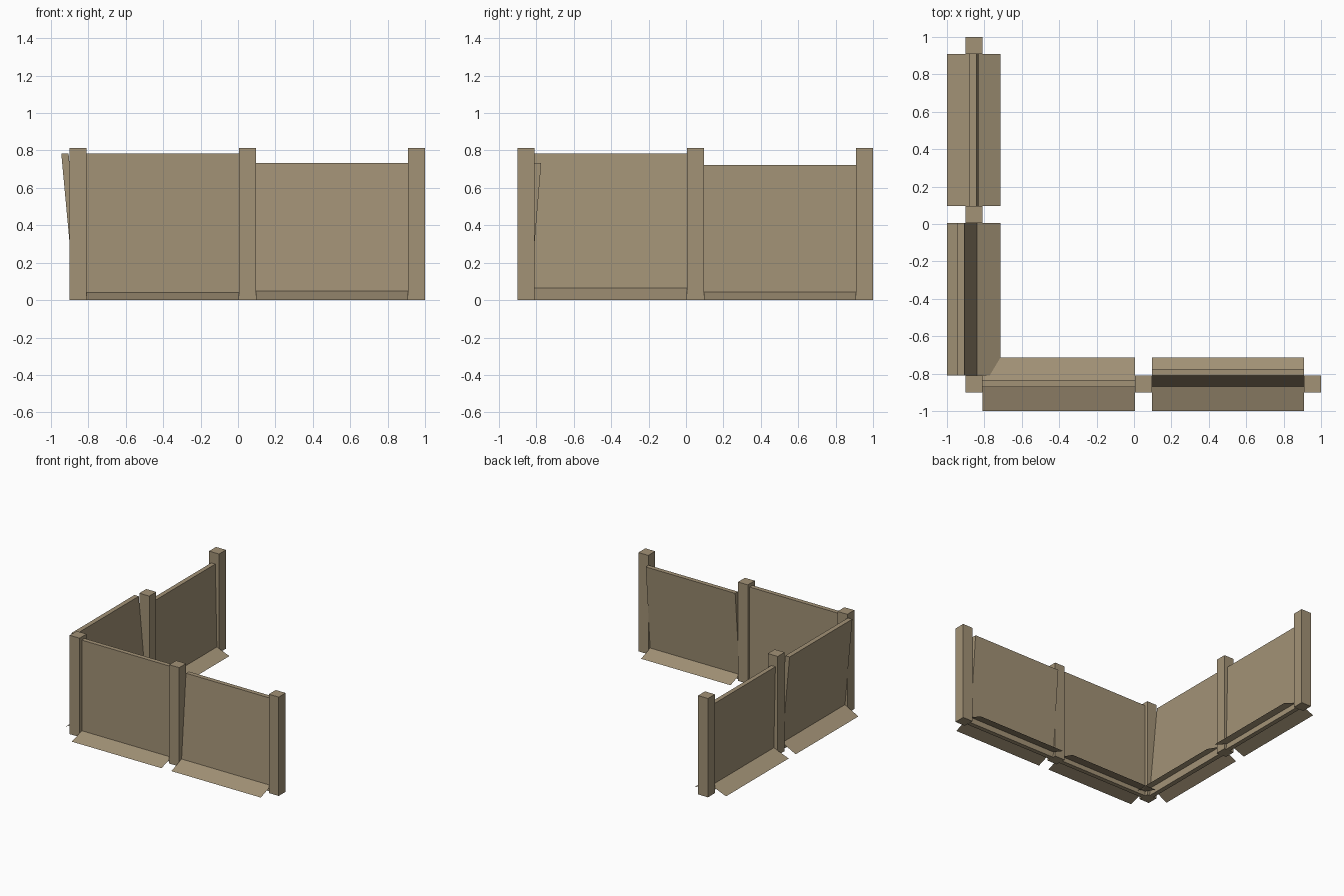
import bpy, bmesh

if "Cube" in bpy.data.objects:
    bpy.data.objects.remove(bpy.data.objects["Cube"])

wood = bpy.data.materials.new("weathered_brown")
wood.diffuse_color = (0.361, 0.287, 0.181, 1)
wood.use_nodes = True
wood.node_tree.nodes["Principled BSDF"].inputs["Base Color"].default_value = wood.diffuse_color

MID, HALF = -0.857, 0.143      # wall centre line and half width of the ground skirt


def sweep(name, profile, a0, a1, side, closed=True):
    """Sweep an (across, z) profile along the wall; side swaps x and y."""
    bm = bmesh.new()
    rows = [[bm.verts.new((c, a, z) if side else (a, c, z)) for c, z in profile]
            for a in (a0, a1)]
    n = len(profile)
    for i in range(n if closed else n - 1):
        j = (i + 1) % n
        bm.faces.new((rows[0][i], rows[0][j], rows[1][j], rows[1][i]))
    if closed:
        bm.faces.new(rows[0])
        bm.faces.new(rows[1])
        bmesh.ops.recalc_face_normals(bm, faces=bm.faces)
    else:
        # open sheet: make every face look upward
        bm.normal_update()
        bmesh.ops.reverse_faces(bm, faces=[f for f in bm.faces if f.normal.z < 0])
    me = bpy.data.meshes.new(name)
    bm.to_mesh(me)
    bm.free()
    me.materials.append(wood)
    ob = bpy.data.objects.new(name, me)
    bpy.context.collection.objects.link(ob)


# Square posts: shared corner, then middle and end of each wall
def post(name, a, side):
    sweep(name, [(-0.9, 0), (-0.81, 0), (-0.81, 0.812), (-0.9, 0.812)], a, a + 0.09, side)


post("corner_post", -0.9, False)
for side, wall in ((False, "front"), (True, "side")):
    post(wall + "_middle_post", 0.005, side)
    post(wall + "_end_post", 0.91, side)

# Leaning boards with a tent-shaped earth skirt at the foot
# name, side wall, start, end, bottom edge, top edge, thickness, height, skirt peak
panels = [
    ("front_near", False, -0.81, 0.005, -0.871, -0.871, 0.037, 0.785, 0.045),
    ("front_far", False, 0.095, 0.908, -0.872, -0.811, 0.037, 0.732, 0.053),
    ("side_near", True, -0.81, 0.005, -0.872, -0.945, 0.039, 0.785, 0.075),
    ("side_far", True, 0.095, 0.908, -0.864, -0.879, 0.037, 0.722, 0.056),
]
for name, side, a0, a1, b, t, w, h, peak in panels:
    sweep(name + "_panel", [(b, 0), (b + w, 0), (t + w, h), (t, h)], a0, a1, side)
    sweep(name + "_skirt", [(MID - HALF, 0), (MID, peak), (MID + HALF, 0)],
          a0, a1, side, closed=False)
